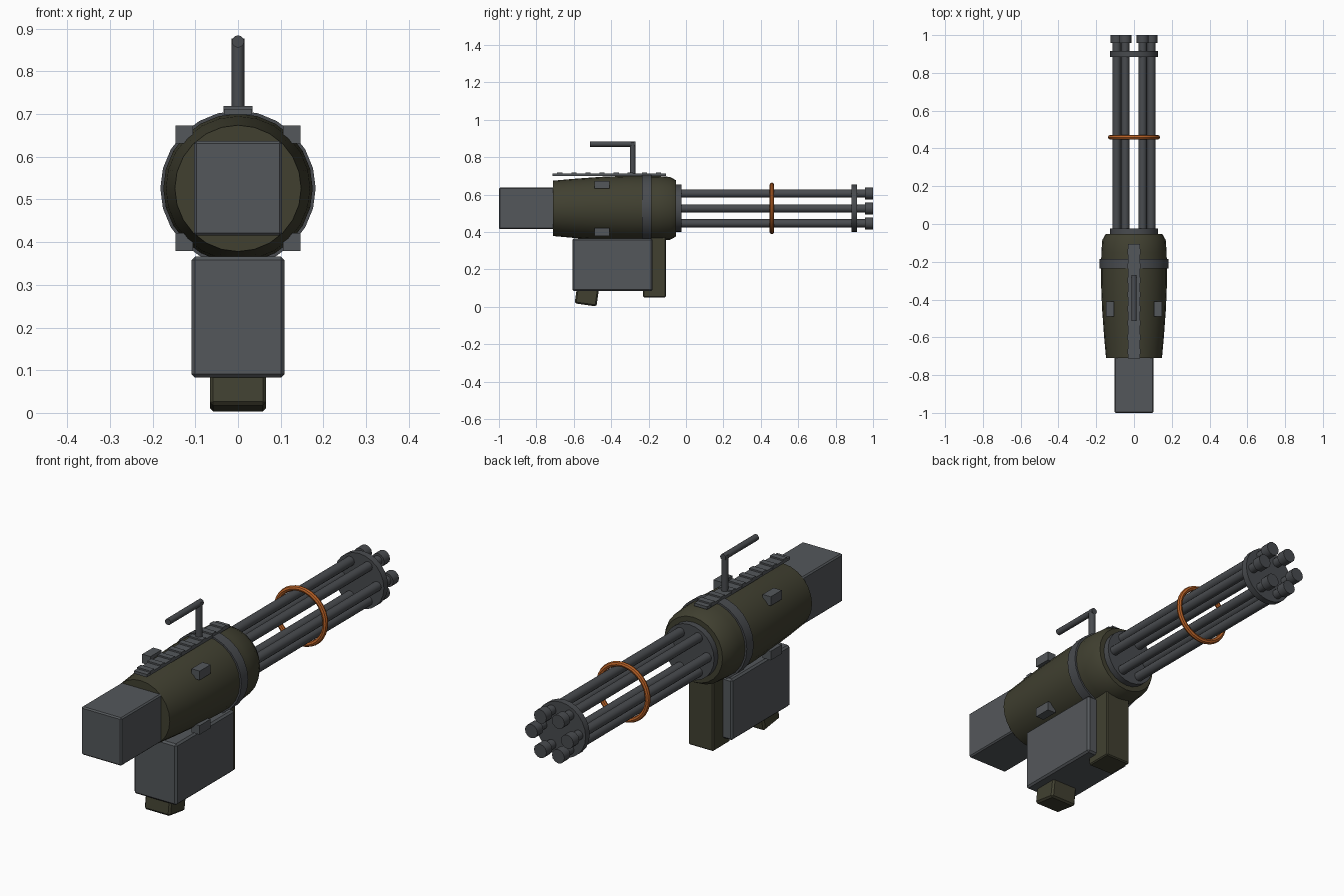
import bpy, bmesh, math
from mathutils import Matrix, Vector

if "Cube" in bpy.data.objects:
    bpy.data.objects.remove(bpy.data.objects["Cube"])

AXIS_Z = 0.526


def material(name, rgb):
    m = bpy.data.materials.new(name)
    m.diffuse_color = (*rgb, 1)
    m.use_nodes = True
    m.node_tree.nodes["Principled BSDF"].inputs["Base Color"].default_value = m.diffuse_color
    return m


OLIVE = material("olive", (0.052, 0.051, 0.030))
GREY = material("steel_grey", (0.088, 0.096, 0.104))
DARK = material("gunmetal", (0.066, 0.071, 0.078))
ORANGE = material("orange", (0.48, 0.12, 0.02))


def finish(name, bm, mat, smooth=False):
    bmesh.ops.recalc_face_normals(bm, faces=bm.faces)
    me = bpy.data.meshes.new(name)
    bm.to_mesh(me)
    bm.free()
    me.materials.append(mat)
    ob = bpy.data.objects.new(name, me)
    bpy.context.collection.objects.link(ob)
    if smooth:
        bpy.ops.object.select_all(action='DESELECT')
        ob.select_set(True)
        bpy.context.view_layer.objects.active = ob
        bpy.ops.object.shade_smooth_by_angle(angle=math.radians(35))
    return ob


def box(name, lo, hi, mat, bevel=0.0, tilt=0.0):
    lo, hi = Vector(lo), Vector(hi)
    bm = bmesh.new()
    m = (Matrix.Translation((lo + hi) / 2) @ Matrix.Rotation(tilt, 4, 'X')
         @ Matrix.Diagonal((*(hi - lo), 1)))
    bmesh.ops.create_cube(bm, size=1, matrix=m)
    if bevel:
        bmesh.ops.bevel(bm, geom=bm.edges[:], offset=bevel, segments=1,
                        affect='EDGES', profile=0.5)
    return finish(name, bm, mat)


def lathe(name, profile, mat, sides=24, x=0.0, z=AXIS_Z, closed=False):
    """Turn (y, radius) points around an axis parallel to y."""
    bm = bmesh.new()
    rings = []
    for y, r in profile:
        rings.append([bm.verts.new((x + r * math.cos(2 * math.pi * i / sides), y,
                                    z + r * math.sin(2 * math.pi * i / sides)))
                      for i in range(sides)])
    pairs = list(zip(rings, rings[1:]))
    if closed:
        pairs.append((rings[-1], rings[0]))
    else:
        bm.faces.new(rings[0])
        bm.faces.new(rings[-1])
    for a, b in pairs:
        for i in range(sides):
            j = (i + 1) % sides
            bm.faces.new((a[i], a[j], b[j], b[i]))
    return finish(name, bm, mat, True)


# Barrel-shaped housing and its strap
lathe("housing", [(-0.71, 0.148), (-0.60, 0.158), (-0.45, 0.169), (-0.30, 0.175),
                  (-0.15, 0.173), (-0.085, 0.168), (-0.053, 0.150)], OLIVE)
lathe("housing_strap", [(-0.235, 0.165), (-0.235, 0.182),
                        (-0.185, 0.182), (-0.185, 0.165)], DARK, closed=True)

# Rear motor block
box("rear_block", (-0.103, -1.0, 0.415), (0.103, -0.69, 0.637), GREY, 0.006)

# Four side lugs
for sx in (-1, 1):
    for sz in (-1, 1):
        c = Vector((sx * 0.126, -0.45, AXIS_Z + sz * 0.126))
        h = Vector((0.021, 0.04, 0.021))
        box("side_lug", c - h, c + h, GREY)

# Top rail with cross slats
box("top_rail", (-0.033, -0.713, 0.699), (0.033, -0.107, 0.712), GREY)
for i in range(8):
    y = -0.675 + i * 0.0755
    box("rail_slat", (-0.034, y - 0.014, 0.705), (0.034, y + 0.014, 0.719), GREY)

# Carry handle: upright post and rearward bar
bm = bmesh.new()
bmesh.ops.create_cone(bm, cap_ends=True, segments=12, radius1=0.015, radius2=0.015,
                      depth=0.175, matrix=Matrix.Translation((0, -0.285, 0.79)))
finish("handle_post", bm, DARK, True)
lathe("handle_bar", [(-0.513, 0.0145), (-0.27, 0.0145)], DARK, 12, z=0.870)

# Six barrels with muzzles
for k in range(6):
    a = k * math.pi / 3
    bx, bz = 0.092 * math.cos(a), AXIS_Z + 0.092 * math.sin(a)
    lathe("barrel", [(-0.05, 0.022), (0.97, 0.022)], DARK, 12, bx, bz)
    lathe("muzzle", [(0.957, 0.032), (1.0, 0.032)], DARK, 12, bx, bz)

# Barrel clamp discs
lathe("rear_disc", [(-0.06, 0.127), (-0.024, 0.127)], DARK)
lathe("front_disc", [(0.885, 0.127), (0.915, 0.127)], DARK)

# Orange band around the barrels
lathe("orange_band", [(0.459 + 0.012 * math.cos(t * math.pi / 4),
                       0.126 + 0.012 * math.sin(t * math.pi / 4)) for t in range(8)],
      ORANGE, 32, closed=True)

# Ammunition box, front foregrip and tilted rear grip
box("ammo_box", (-0.109, -0.607, 0.083), (0.109, -0.18, 0.366), GREY, 0.008)
box("front_grip", (-0.064, -0.23, 0.05), (0.064, -0.107, 0.40), OLIVE, 0.005)
box("rear_grip", (-0.066, -0.582, 0.009), (0.066, -0.464, 0.209), OLIVE, 0.008,
    math.radians(-8))
